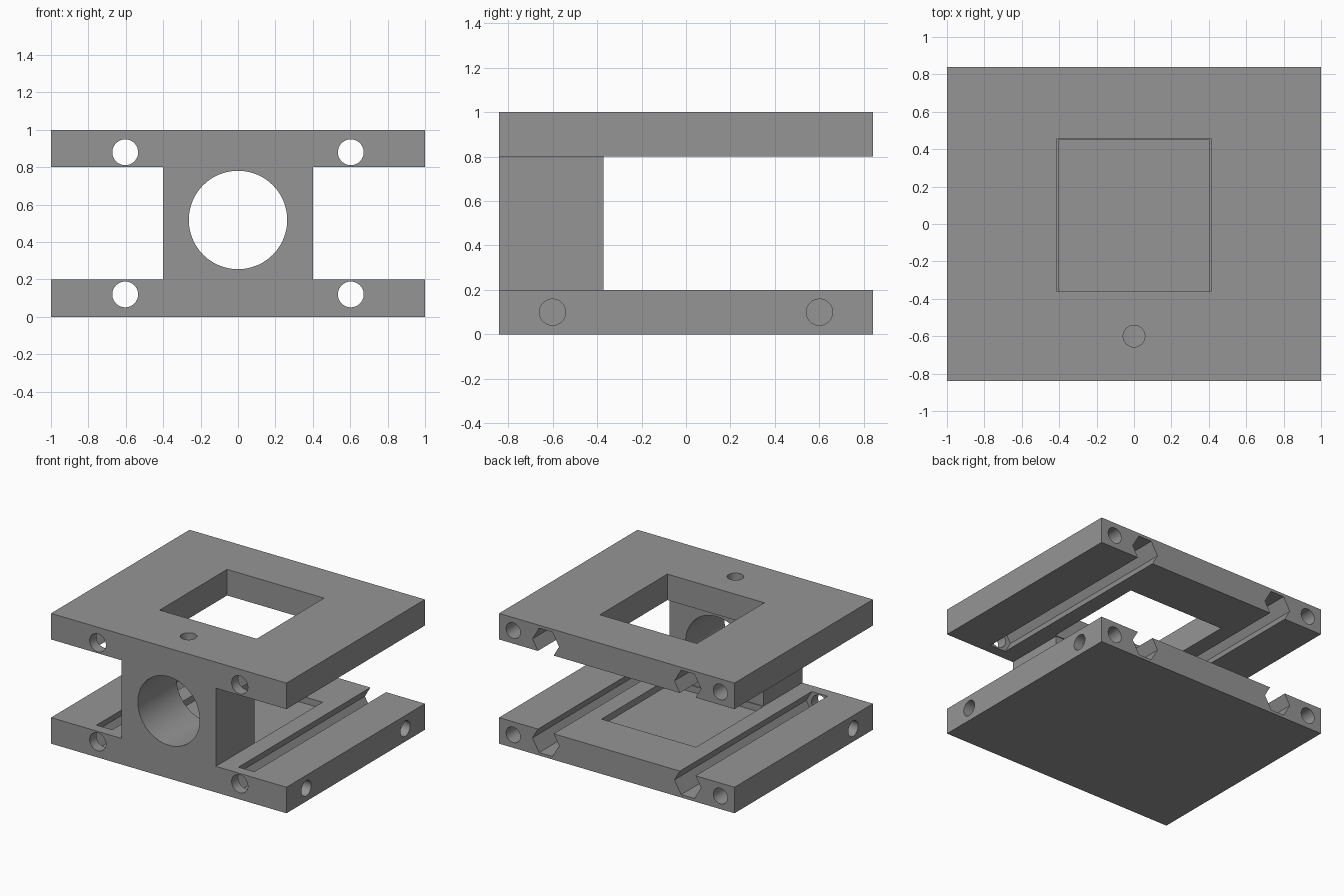
import bpy, bmesh, math
from mathutils import Vector

if "Cube" in bpy.data.objects:
    bpy.data.objects.remove(bpy.data.objects["Cube"])

grey = bpy.data.materials.new("machined_grey")
grey.diffuse_color = (0.30, 0.30, 0.30, 1)
grey.use_nodes = True
grey.node_tree.nodes["Principled BSDF"].inputs["Base Color"].default_value = grey.diffuse_color


def prism(name, points, along):
    """Solid made by sweeping a flat outline along a vector."""
    bm = bmesh.new()
    face = bm.faces.new([bm.verts.new(p) for p in points])
    new = bmesh.ops.extrude_face_region(bm, geom=[face])["geom"]
    bmesh.ops.translate(bm, vec=Vector(along),
                        verts=[g for g in new if isinstance(g, bmesh.types.BMVert)])
    bmesh.ops.recalc_face_normals(bm, faces=bm.faces)
    mesh = bpy.data.meshes.new(name)
    bm.to_mesh(mesh)
    bm.free()
    obj = bpy.data.objects.new(name, mesh)
    bpy.context.collection.objects.link(obj)
    return obj


def box(name, x0, x1, y0, y1, z0, z1):
    return prism(name, [(x0, y0, z0), (x1, y0, z0), (x1, y1, z0), (x0, y1, z0)],
                 (0, 0, z1 - z0))


def rod(name, start, axis, length, radius, sides=48):
    """Round (or six-sided) bar along axis 0, 1 or 2."""
    u, v = [i for i in range(3) if i != axis]
    pts = []
    for k in range(sides):
        a = 2 * math.pi * k / sides
        p = list(start)
        p[u] += radius * math.cos(a)
        p[v] += radius * math.sin(a)
        pts.append(p)
    along = [0, 0, 0]
    along[axis] = length
    return prism(name, pts, along)


body = box("carriage_body", -1, 1, -0.84, 0.84, 0, 1)
body.data.materials.append(grey)
cutters = []

# Space between the plates, leaving the front column
outline = [(-1.1, -0.95), (-0.4, -0.95), (-0.4, -0.37), (0.4, -0.37),
           (0.4, -0.95), (1.1, -0.95), (1.1, 0.95), (-1.1, 0.95)]
cutters.append(prism("gap", [(x, y, 0.2) for x, y in outline], (0, 0, 0.6)))

# Main bore, and the small hole down into it
cutters.append(rod("bore", (0, -1, 0.518), 1, 0.8, 0.263, 96))
cutters.append(rod("set_screw_hole", (0, -0.6, 0.65), 2, 0.5, 0.058))

# Square window in the top plate, shallow pocket in the bottom plate
cutters.append(box("window", -0.412, 0.412, -0.362, 0.456, 0.7, 1.1))
cutters.append(box("pocket", -0.402, 0.402, -0.362, 0.451, 0.15, 0.3))

for x in (-1, 1):
    for z_groove, z_hole in ((0.12, 0.1), (0.88, 0.9)):
        # Six-sided grooves, open at the back, with round front holes
        cutters.append(rod("groove", (0.603 * x, -0.76, z_groove), 1, 1.8, 0.113, 6))
        cutters.append(rod("front_hole", (0.603 * x, -1, z_groove), 1, 0.4, 0.069))
        # Blind holes in the back corners
        cutters.append(rod("back_hole", (0.88 * x, 0.55, z_hole), 1, 0.5, 0.06))

# Side holes in the bottom plate: two on the right, one on the left
for x, y in ((0.77, -0.6), (0.77, 0.6), (-1.27, -0.6)):
    cutters.append(rod("side_hole", (x, y, 0.1), 0, 0.5, 0.059))

for c in cutters:
    c.hide_render = True
    mod = body.modifiers.new(c.name, 'BOOLEAN')
    mod.operation = 'DIFFERENCE'
    mod.solver = 'EXACT'
    mod.object = c

# Bake the cuts and drop the cutters
bpy.context.view_layer.update()
result = bpy.data.meshes.new_from_object(
    body.evaluated_get(bpy.context.evaluated_depsgraph_get()))
body.modifiers.clear()
body.data = result
result.materials.clear()
result.materials.append(grey)
for p in result.polygons:
    p.material_index = 0
for c in cutters:
    bpy.data.objects.remove(c)

bpy.context.view_layer.objects.active = body
body.select_set(True)
bpy.ops.object.shade_smooth_by_angle(angle=math.radians(30))
